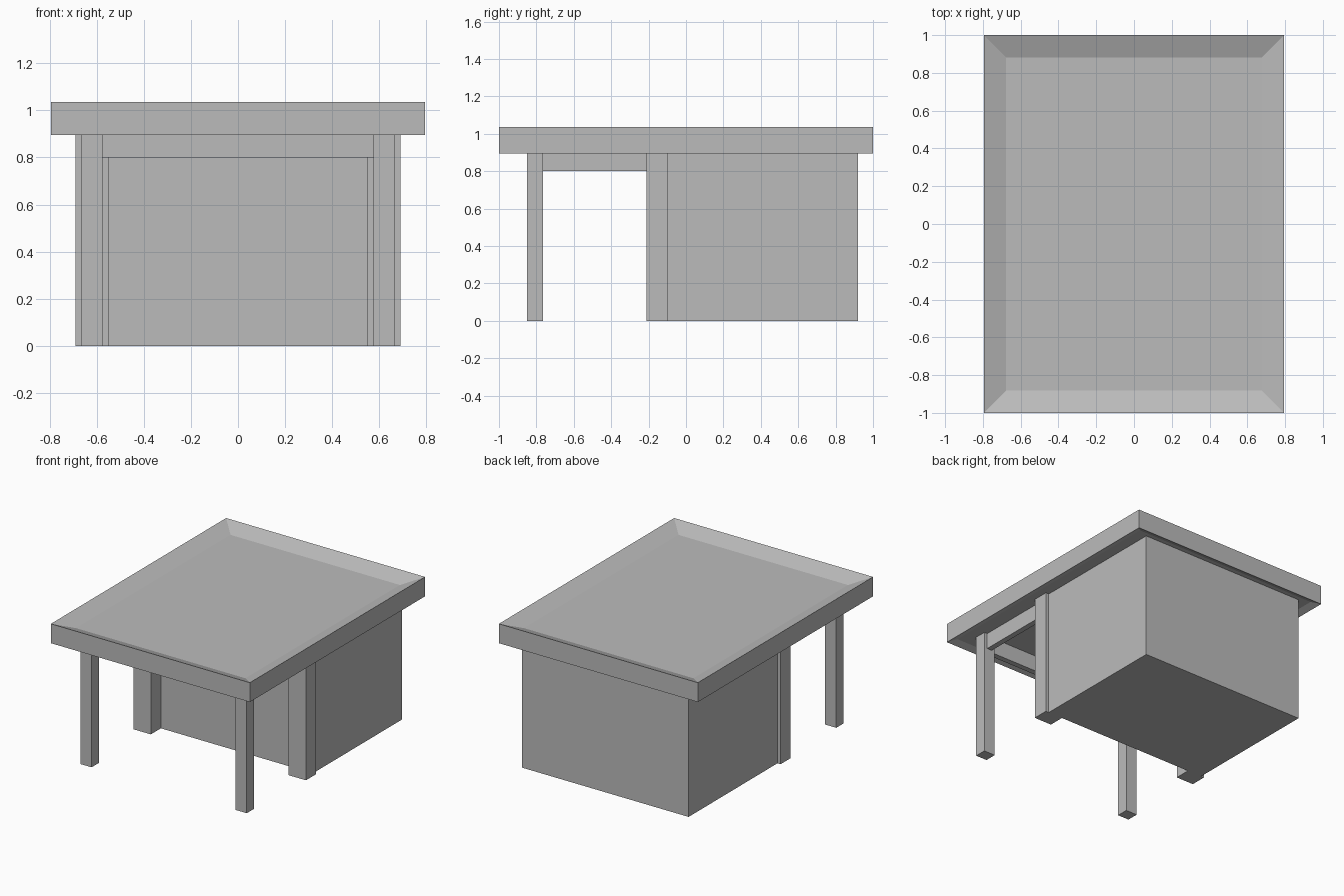
import bpy
import bmesh
from mathutils import Vector

cube = bpy.data.objects.get("Cube")
if cube:
    bpy.data.objects.remove(cube, do_unlink=True)

# One plain grey for the whole building
grey = bpy.data.materials.new("plain_grey")
grey.use_nodes = True
grey.diffuse_color = (0.5, 0.5, 0.5, 1)
grey.node_tree.nodes["Principled BSDF"].inputs["Base Color"].default_value = (0.5, 0.5, 0.5, 1)


def add_object(name, bm):
    mesh = bpy.data.meshes.new(name)
    bm.to_mesh(mesh)
    bm.free()
    mesh.materials.append(grey)
    obj = bpy.data.objects.new(name, mesh)
    bpy.context.collection.objects.link(obj)
    return obj


def box_bmesh(low, high):
    low, high = Vector(low), Vector(high)
    bm = bmesh.new()
    bmesh.ops.create_cube(bm, size=1)
    bmesh.ops.scale(bm, vec=high - low, verts=bm.verts)
    bmesh.ops.translate(bm, vec=(low + high) / 2, verts=bm.verts)
    return bm


def box(name, low, high):
    return add_object(name, box_bmesh(low, high))


def recess(bm, direction, margin, depth):
    """Inset the face pointing up (1) or down (-1) and push it inward."""
    bm.normal_update()
    face = max(bm.faces, key=lambda f: f.normal.z * direction)
    bmesh.ops.inset_region(bm, faces=[face], thickness=margin, use_even_offset=True)
    bmesh.ops.translate(bm, vec=(0, 0, -direction * depth), verts=face.verts)


EAVES = 0.895       # underside of the roof rim
CEILING = 0.915     # underside of the roof panel
BEAM_BOTTOM = 0.80

# Flat roof with a parapet on top and a shallow recess beneath
roof = box_bmesh((-0.795, -1, EAVES), (0.795, 1, 1.035))
recess(roof, 1, 0.118, 0.045)
recess(roof, -1, 0.05, CEILING - EAVES)
add_object("roof", roof)

# Enclosed room at the back
box("room", (-0.665, -0.095, 0), (0.665, 0.92, CEILING))

# Porch supports on both sides
for side, sign in (("left", 1), ("right", -1)):
    def side_box(name, inner, outer, front, back, bottom):
        xs = sorted((sign * inner, sign * outer))
        box(f"{side}_{name}", (xs[0], front, bottom), (xs[1], back, CEILING))

    side_box("front_post", 0.575, 0.665, -0.85, -0.765, 0)
    side_box("pilaster", 0.55, 0.69, -0.21, -0.095, 0)
    side_box("side_beam", 0.60, 0.64, -0.765, -0.21, BEAM_BOTTOM)

# Beam between the front posts
box("front_beam", (-0.575, -0.828, BEAM_BOTTOM), (0.575, -0.788, CEILING))
